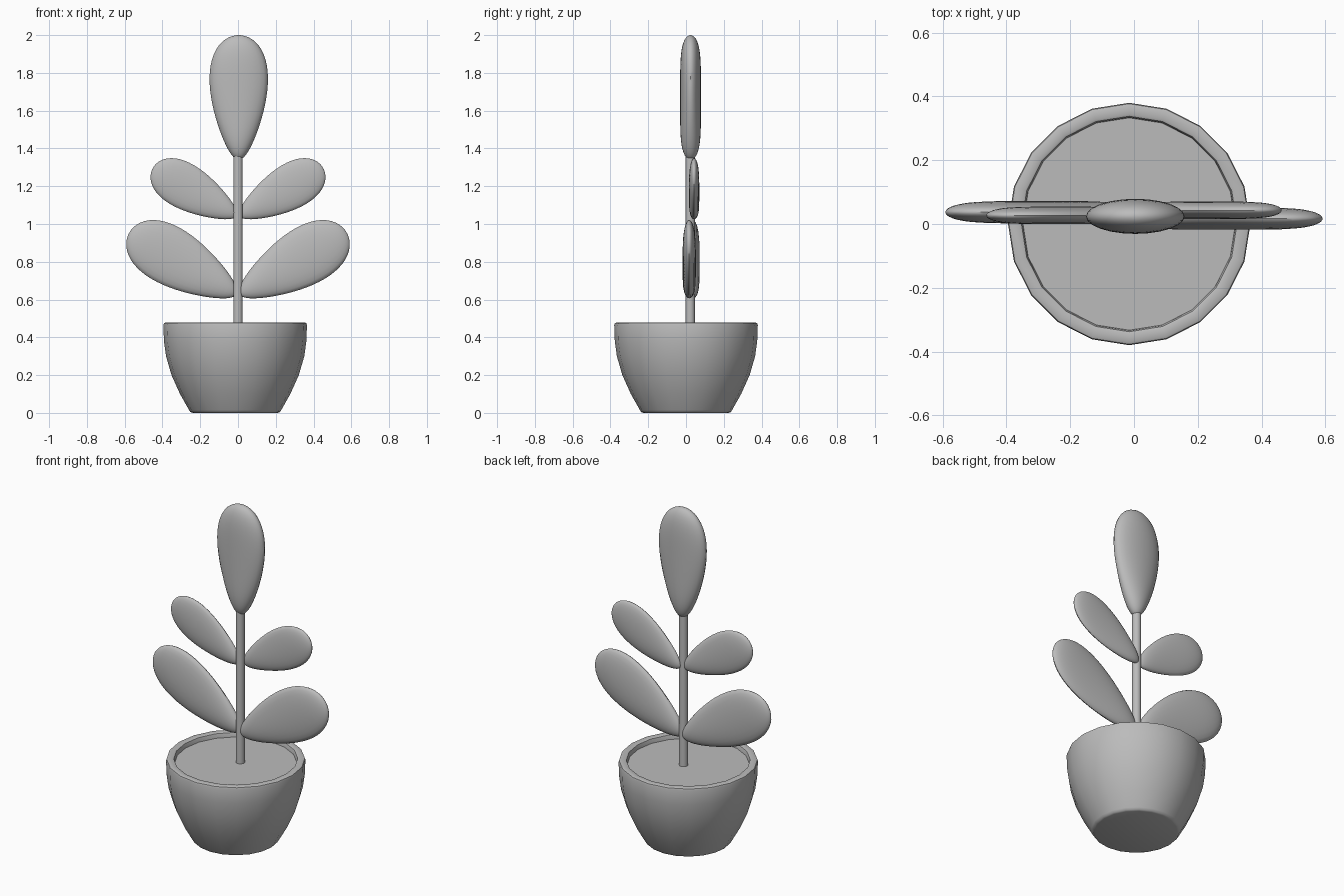
import bpy, bmesh, math
from mathutils import Matrix

cube = bpy.data.objects.get("Cube")
if cube:
    bpy.data.objects.remove(cube, do_unlink=True)

# One plain grey for everything
grey = bpy.data.materials.new("plain_grey")
grey.use_nodes = True
GREY = (0.5, 0.5, 0.5, 1)
grey.diffuse_color = GREY
grey.node_tree.nodes["Principled BSDF"].inputs["Base Color"].default_value = GREY


def loft(name, rings, sides, matrix):
    """Join elliptical rings (height, x radius, y radius) and cap both ends."""
    bm = bmesh.new()
    loops = []
    for z, rx, ry in rings:
        angles = [2 * math.pi * i / sides for i in range(sides)]
        loops.append([bm.verts.new((rx * math.cos(a), ry * math.sin(a), z)) for a in angles])
    for low, high in zip(loops, loops[1:]):
        for i in range(sides):
            j = (i + 1) % sides
            bm.faces.new((low[i], low[j], high[j], high[i]))
    bm.faces.new(loops[0][::-1])
    bm.faces.new(loops[-1])
    bm.transform(matrix)
    bmesh.ops.recalc_face_normals(bm, faces=bm.faces)
    mesh = bpy.data.meshes.new(name)
    bm.to_mesh(mesh)
    bm.free()
    mesh.materials.append(grey)
    obj = bpy.data.objects.new(name, mesh)
    bpy.context.collection.objects.link(obj)
    bpy.ops.object.select_all(action="DESELECT")
    obj.select_set(True)
    bpy.context.view_layer.objects.active = obj
    bpy.ops.object.shade_smooth_by_angle(angle=math.radians(40))
    return obj


# Pot with a rounded rim, ending in the sunken soil disc
pot_profile = [(0, 0.225), (0.004, 0.237), (0.015, 0.244), (0.1, 0.292), (0.2, 0.337),
               (0.3, 0.366), (0.38, 0.377), (0.465, 0.38), (0.475, 0.377), (0.478, 0.37),
               (0.478, 0.345), (0.475, 0.338), (0.465, 0.335), (0.45, 0.333)]
loft("pot", [(z, r, r) for z, r in pot_profile], 20, Matrix.Translation((-0.015, 0, 0)))

# Stem
loft("stem", [(0.44, 0.025, 0.025), (1.38, 0.025, 0.025)], 16,
     Matrix.Translation((0, 0.022, 0)))


def leaf(name, base, length, width, thick, tilt):
    """Egg-shaped leaf, wider at the tip, with a rounded even thickness."""
    steps = 28
    rings = []
    for i in range(steps + 1):
        u = -math.cos(math.pi * (0.02 + 0.96 * i / steps))
        taper = math.sqrt(1 - u * u) * (1 + 0.36 * u) / 1.06
        depth = (1 - abs(u) ** 5) ** 0.5
        rings.append(((u + 1) / 2 * length, width * taper, thick * depth))
    turn = Matrix.Rotation(tilt, 4, "Y")
    return loft(name, rings, 24, Matrix.Translation(base) @ turn)


# Top leaf and two pairs of side leaves
leaf("top_leaf", (0.004, 0.024, 1.34), 0.66, 0.155, 0.055, 0)
for level, z, size, depths in (("lower", 0.628, 1, (0.017, 0.037)),
                               ("upper", 1.042, 0.78, (0.043, 0.027))):
    for side, sign, y in (("left", 1, depths[0]), ("right", -1, depths[1])):
        leaf(f"{level}_{side}_leaf", (sign * 0.008, y, z), 0.655 * size,
             0.155 * size, 0.035 * size, sign * math.radians(60))
